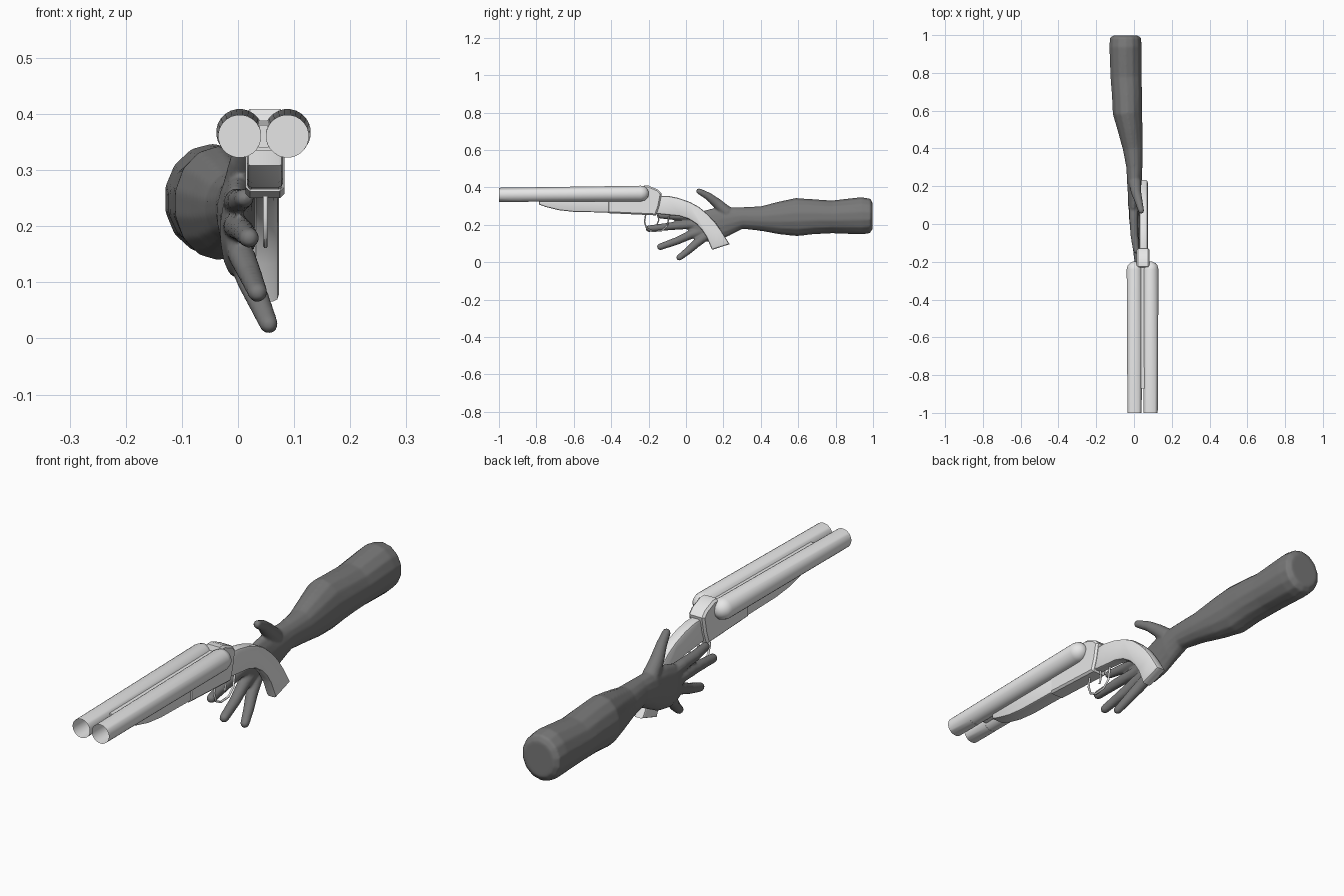
import bpy, bmesh, math
from mathutils import Vector

if "Cube" in bpy.data.objects:
    bpy.data.objects.remove(bpy.data.objects["Cube"])


def material(name, value):
    m = bpy.data.materials.new(name)
    m.use_nodes = True
    colour = (value, value, value, 1)
    m.diffuse_color = colour
    m.node_tree.nodes["Principled BSDF"].inputs["Base Color"].default_value = colour
    return m


LIGHT = material("light grey metal", 0.8)
DARK = material("dark grey skin", 0.19)


def loft(bm, rings, sides=12, dome=False):
    """Skin elliptical rings (x, y, z, width, height) along their path."""
    centres = [Vector(r[:3]) for r in rings]
    sizes = [r[3:] for r in rings]
    if dome:
        tip, (w, h) = centres[-1], sizes[-1]
        step = (tip - centres[-2]).normalized() * w
        for along, scale in ((0.5, 0.87), (0.85, 0.5), (0.97, 0.2)):
            centres.append(tip + step * along)
            sizes.append((w * scale, h * scale))
    loops = []
    for i, (c, (w, h)) in enumerate(zip(centres, sizes)):
        t = (centres[min(i + 1, len(centres) - 1)] - centres[max(i - 1, 0)]).normalized()
        u = Vector((1, 0, 0))
        u = (u - t * u.dot(t)).normalized()
        v = t.cross(u)
        angles = [2 * math.pi * (k + 0.5) / sides for k in range(sides)]
        loops.append([bm.verts.new(c + u * w * math.cos(a) + v * h * math.sin(a))
                      for a in angles])
    for a, b in zip(loops, loops[1:]):
        for k in range(sides):
            n = (k + 1) % sides
            bm.faces.new((a[k], a[n], b[n], b[k]))
    bm.faces.new(loops[0][::-1])
    bm.faces.new(loops[-1])


def finish(name, bm, mat, angle=35):
    bmesh.ops.recalc_face_normals(bm, faces=bm.faces)
    mesh = bpy.data.meshes.new(name)
    bm.to_mesh(mesh)
    bm.free()
    mesh.materials.append(mat)
    ob = bpy.data.objects.new(name, mesh)
    bpy.context.collection.objects.link(ob)
    bpy.ops.object.select_all(action='DESELECT')
    ob.select_set(True)
    bpy.context.view_layer.objects.active = ob
    bpy.ops.object.shade_smooth_by_angle(angle=math.radians(angle))
    return ob


def slab(name, outline, x, half, bevel=0.0, segments=1):
    """Extrude a side outline of (y, z) points across the width."""
    bm = bmesh.new()
    face = bm.faces.new([bm.verts.new((x - half, y, z)) for y, z in outline])
    out = bmesh.ops.extrude_face_region(bm, geom=[face])
    moved = [g for g in out["geom"] if isinstance(g, bmesh.types.BMVert)]
    bmesh.ops.translate(bm, verts=moved, vec=(2 * half, 0, 0))
    if bevel:
        sides = [e for e in bm.edges if abs(e.verts[0].co.x - e.verts[1].co.x) < 1e-5]
        bmesh.ops.bevel(bm, geom=sides, offset=bevel, segments=segments,
                        profile=0.5, affect='EDGES')
    return finish(name, bm, LIGHT)


def wire(name, points, radius):
    curve = bpy.data.curves.new(name, 'CURVE')
    curve.dimensions = '3D'
    curve.bevel_depth = radius
    curve.bevel_resolution = 1
    curve.use_fill_caps = True
    s = curve.splines.new('POLY')
    s.points.add(len(points) - 1)
    for p, (y, z) in zip(s.points, points):
        p.co = (0.049, y, z, 1)
    curve.materials.append(LIGHT)
    bpy.context.collection.objects.link(bpy.data.objects.new(name, curve))


# Twin barrels: tapered, hollow at the muzzle, rounded at the breech
for side, x in (("right", 0.003), ("left", 0.088)):
    bm = bmesh.new()
    loft(bm, [(x, -1, 0.36, 0.038, 0.038), (x, -0.24, 0.367, 0.042, 0.042)],
         24, dome=True)
    muzzle = min(bm.faces, key=lambda f: f.calc_center_median().y)
    bmesh.ops.inset_region(bm, faces=[muzzle], thickness=0.005)
    bmesh.ops.translate(bm, verts=list(
        bmesh.ops.extrude_discrete_faces(bm, faces=[muzzle])["faces"][0].verts),
        vec=(0, 0.12, 0))
    finish(side + "_barrel", bm, LIGHT)

# Rib, fore-end, receiver and grip
slab("barrel_rib", [(-0.87, 0.34), (-0.2, 0.345), (-0.2, 0.39), (-0.87, 0.38)],
     0.0455, 0.009)
slab("fore_end", [(-0.785, 0.335), (-0.785, 0.308), (-0.75, 0.295), (-0.68, 0.278),
                  (-0.6, 0.269), (-0.4, 0.265), (-0.4, 0.335)], 0.048, 0.032, 0.008, 2)
slab("receiver", [(-0.42, 0.262), (-0.16, 0.25), (-0.143, 0.3), (-0.13, 0.366),
                  (-0.15, 0.388), (-0.2, 0.409), (-0.225, 0.409), (-0.24, 0.36),
                  (-0.42, 0.345)], 0.048, 0.035, 0.008)
slab("grip", [(-0.16, 0.355), (-0.1, 0.355), (-0.04, 0.343), (0.02, 0.322),
              (0.07, 0.295), (0.115, 0.257), (0.155, 0.215), (0.19, 0.166),
              (0.233, 0.096), (0.139, 0.066), (0.11, 0.134), (0.085, 0.172),
              (0.056, 0.203), (0.015, 0.23), (-0.035, 0.246), (-0.1, 0.252),
              (-0.17, 0.26)], 0.051, 0.022, 0.01, 2)

# Trigger and its guard
wire("trigger_guard", [(-0.215, 0.258), (-0.222, 0.215), (-0.21, 0.18), (-0.18, 0.165),
                       (-0.13, 0.168), (-0.1, 0.195), (-0.09, 0.25)], 0.0045)
wire("trigger", [(-0.15, 0.255), (-0.146, 0.225), (-0.155, 0.2)], 0.004)

# Forearm running into the palm
bm = bmesh.new()
loft(bm, [(-0.045, 0.998, 0.247, 0.065, 0.07), (-0.045, 0.985, 0.247, 0.084, 0.092),
          (-0.045, 0.94, 0.248, 0.087, 0.1), (-0.042, 0.78, 0.242, 0.084, 0.088),
          (-0.037, 0.68, 0.243, 0.081, 0.094), (-0.035, 0.59, 0.241, 0.079, 0.102),
          (-0.02, 0.5, 0.236, 0.067, 0.088), (-0.006, 0.4, 0.233, 0.054, 0.066),
          (0.002, 0.3, 0.236, 0.043, 0.058), (0.002, 0.23, 0.222, 0.04, 0.075),
          (0.0, 0.16, 0.202, 0.033, 0.088), (-0.003, 0.1, 0.19, 0.029, 0.085),
          (0.0, 0.05, 0.183, 0.022, 0.065), (0.002, 0.03, 0.183, 0.01, 0.03)], 14)

# Splayed thumb and fingers
digits = (
    [(0.005, 0.22, 0.265, 0.034), (0.012, 0.165, 0.316, 0.027),
     (0.025, 0.12, 0.352, 0.021), (0.038, 0.07, 0.379, 0.016)],
    [(0.0, 0.11, 0.235, 0.026), (-0.002, 0.03, 0.245, 0.023),
     (0.002, -0.06, 0.246, 0.021), (0.012, -0.14, 0.25, 0.017)],
    [(-0.005, 0.1, 0.2, 0.025), (-0.003, 0.02, 0.2, 0.023),
     (0.008, -0.08, 0.192, 0.021), (0.02, -0.198, 0.179, 0.018)],
    [(-0.003, 0.1, 0.17, 0.025), (0.008, 0.02, 0.145, 0.024),
     (0.022, -0.05, 0.113, 0.021), (0.035, -0.138, 0.082, 0.018)],
    [(0.003, 0.12, 0.15, 0.025), (0.022, 0.055, 0.1, 0.023),
     (0.04, 0.01, 0.06, 0.02), (0.055, -0.035, 0.025, 0.017)],
)
for digit in digits:
    loft(bm, [p + (p[3],) for p in digit], 12, dome=True)
arm = finish("arm_and_hand", bm, DARK)

# Fuse the hand into one smooth skin
fuse = arm.modifiers.new("fuse", 'REMESH')
fuse.mode = 'VOXEL'
fuse.voxel_size = 0.006
fuse.use_smooth_shade = True
soften = arm.modifiers.new("soften", 'SMOOTH')
soften.factor = 0.5
soften.iterations = 3
